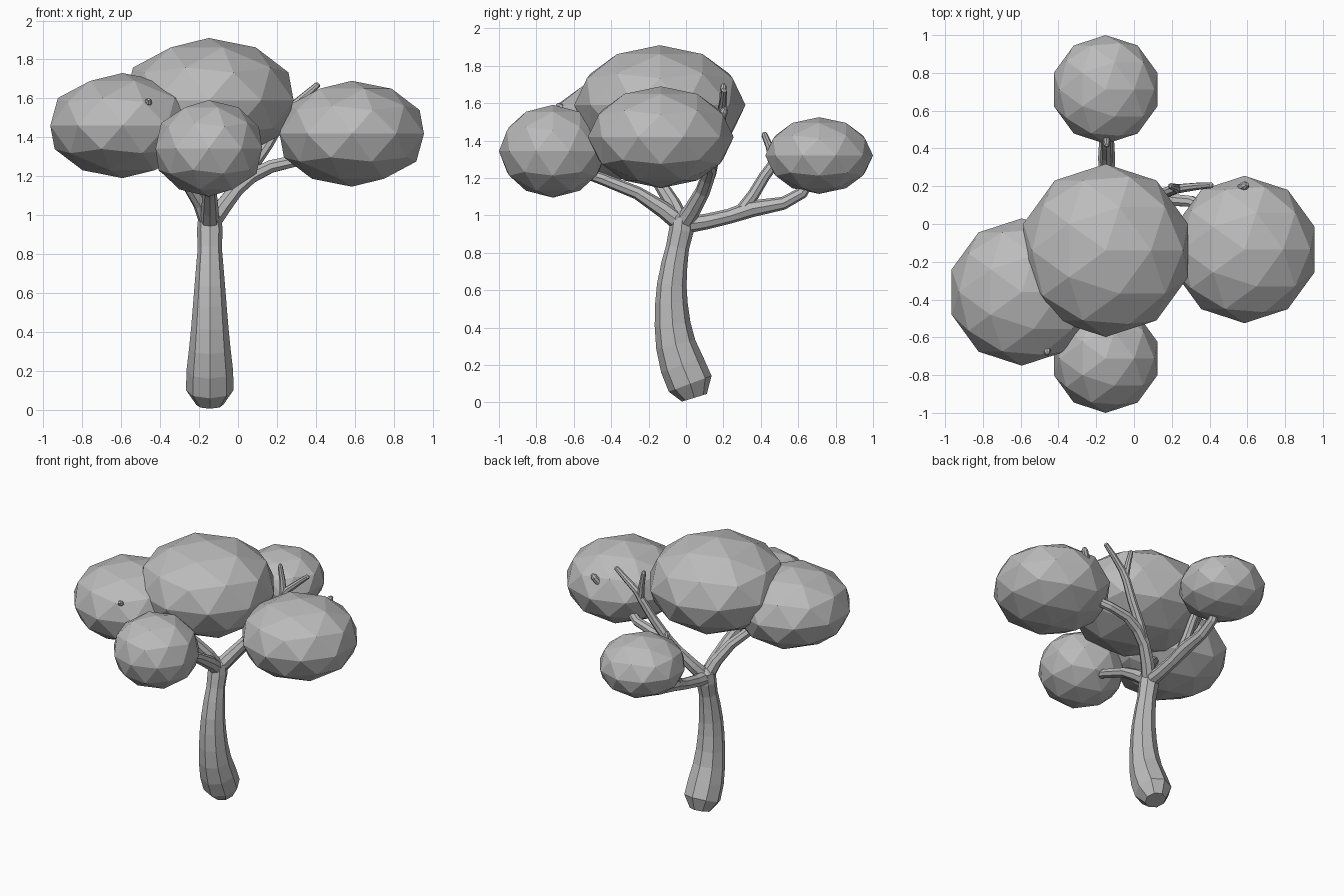
import bpy, bmesh, math
from mathutils import Vector

grey = bpy.data.materials.new("plain_grey")
grey.diffuse_color = (0.5, 0.5, 0.5, 1)

def finish(bm, name):
    bmesh.ops.recalc_face_normals(bm, faces=bm.faces)
    me = bpy.data.meshes.new(name)
    bm.to_mesh(me)
    bm.free()
    me.materials.append(grey)
    ob = bpy.data.objects.new(name, me)
    bpy.context.collection.objects.link(ob)
    return ob

def foliage(name, centre, radius, height):
    """Flattened low-poly leaf clump."""
    bm = bmesh.new()
    bmesh.ops.create_icosphere(bm, subdivisions=2, radius=1)
    for v in bm.verts:
        v.co = Vector((v.co.x * radius, v.co.y * radius, v.co.z * height)) + Vector(centre)
    finish(bm, name)

def limb(name, points, sides=8):
    """Eight-sided tapering tube through (x, y, z, radius) points."""
    pts = [Vector(p[:3]) for p in points]
    bm = bmesh.new()
    rings = []
    side = Vector((1, 0, 0))
    for i, p in enumerate(pts):
        t = (pts[min(i + 1, len(pts) - 1)] - pts[max(i - 1, 0)]).normalized()
        u = side - t * side.dot(t)
        if u.length < 0.2:
            u = Vector((0, 1, 0)) - t * t.y
        u.normalize()
        side = u
        w = t.cross(u)
        rings.append([bm.verts.new(p + points[i][3] * (u * math.cos(a) + w * math.sin(a)))
                      for a in (2 * math.pi * k / sides for k in range(sides))])
    for a, b in zip(rings, rings[1:]):
        for k in range(sides):
            n = (k + 1) % sides
            bm.faces.new((a[k], a[n], b[n], b[k]))
    bm.faces.new(rings[0])
    bm.faces.new(rings[-1])
    finish(bm, name)

X = -0.145  # trunk plane

# Leaf clumps
foliage("crown_foliage", (-0.15, -0.14, 1.59), 0.458, 0.32)
foliage("left_foliage", (-0.594, -0.36, 1.46), 0.39, 0.27)
foliage("right_foliage", (0.585, -0.135, 1.418), 0.39, 0.272)
foliage("front_foliage", (-0.15, -0.712, 1.343), 0.288, 0.248)
foliage("back_foliage", (-0.15, 0.712, 1.32), 0.288, 0.205)

# Trunk
limb("trunk", [(X, 0.045, 0.025, 0.07), (X, 0.022, 0.1, 0.122), (X, -0.02, 0.2, 0.12),
               (X, -0.055, 0.31, 0.107), (X, -0.072, 0.42, 0.096), (X, -0.078, 0.53, 0.087),
               (X, -0.076, 0.63, 0.079), (X, -0.062, 0.74, 0.07), (X, -0.045, 0.83, 0.062),
               (X, -0.025, 0.92, 0.066), (X, -0.02, 0.99, 0.06), (X, -0.02, 1.02, 0.03)])

# Main branches: start inside the trunk top, end inside the foliage
limb("front_branch", [(X, -0.02, 0.95, 0.05), (X, -0.12, 1.03, 0.045), (X, -0.26, 1.12, 0.035),
                      (X, -0.46, 1.2, 0.032), (X, -0.7, 1.28, 0.025)])
limb("back_branch", [(X, -0.02, 0.95, 0.05), (X, 0.1, 0.965, 0.042), (X, 0.23, 0.995, 0.04),
                     (X, 0.35, 1.035, 0.045), (X, 0.52, 1.065, 0.035), (X, 0.62, 1.12, 0.032),
                     (X, 0.7, 1.25, 0.025)])
limb("back_upper_branch", [(X, 0.3, 1.03, 0.035), (X, 0.36, 1.11, 0.032), (X, 0.42, 1.21, 0.03),
                           (X, 0.48, 1.29, 0.03), (X, 0.62, 1.36, 0.022)])
limb("back_twig", [(X, 0.47, 1.28, 0.025), (X, 0.445, 1.37, 0.02), (X, 0.42, 1.43, 0.017),
                   (X, 0.417, 1.445, 0.008)])
limb("left_branch", [(X, -0.02, 0.95, 0.05), (-0.19, -0.07, 1.06, 0.042), (-0.26, -0.14, 1.17, 0.036),
                     (-0.38, -0.25, 1.29, 0.033), (-0.59, -0.36, 1.42, 0.025)])
limb("left_twig", [(-0.5, -0.32, 1.38, 0.025), (-0.47, -0.55, 1.5, 0.02),
                   (-0.46, -0.68, 1.585, 0.018), (-0.459, -0.692, 1.594, 0.008)])
limb("right_branch", [(X, -0.02, 0.95, 0.05), (-0.08, 0.04, 1.04, 0.045), (-0.01, 0.09, 1.13, 0.04),
                      (0.07, 0.115, 1.2, 0.038), (0.17, 0.13, 1.25, 0.035),
                      (0.3, 0.12, 1.28, 0.032), (0.55, 0.0, 1.38, 0.025)])
limb("right_upper_branch", [(-0.01, 0.09, 1.13, 0.036), (0.06, 0.13, 1.23, 0.033),
                            (0.15, 0.16, 1.36, 0.03), (0.22, 0.185, 1.48, 0.027),
                            (0.26, 0.19, 1.54, 0.024), (0.34, 0.2, 1.61, 0.02),
                            (0.41, 0.205, 1.67, 0.016), (0.416, 0.205, 1.676, 0.007)])
limb("upper_twig", [(0.23, 0.185, 1.5, 0.025), (0.215, 0.195, 1.6, 0.02),
                    (0.195, 0.2, 1.69, 0.016), (0.193, 0.2, 1.705, 0.007)])
limb("right_twig", [(0.4, 0.08, 1.31, 0.025), (0.52, 0.16, 1.45, 0.022),
                    (0.59, 0.205, 1.56, 0.022), (0.6, 0.21, 1.575, 0.01)])
